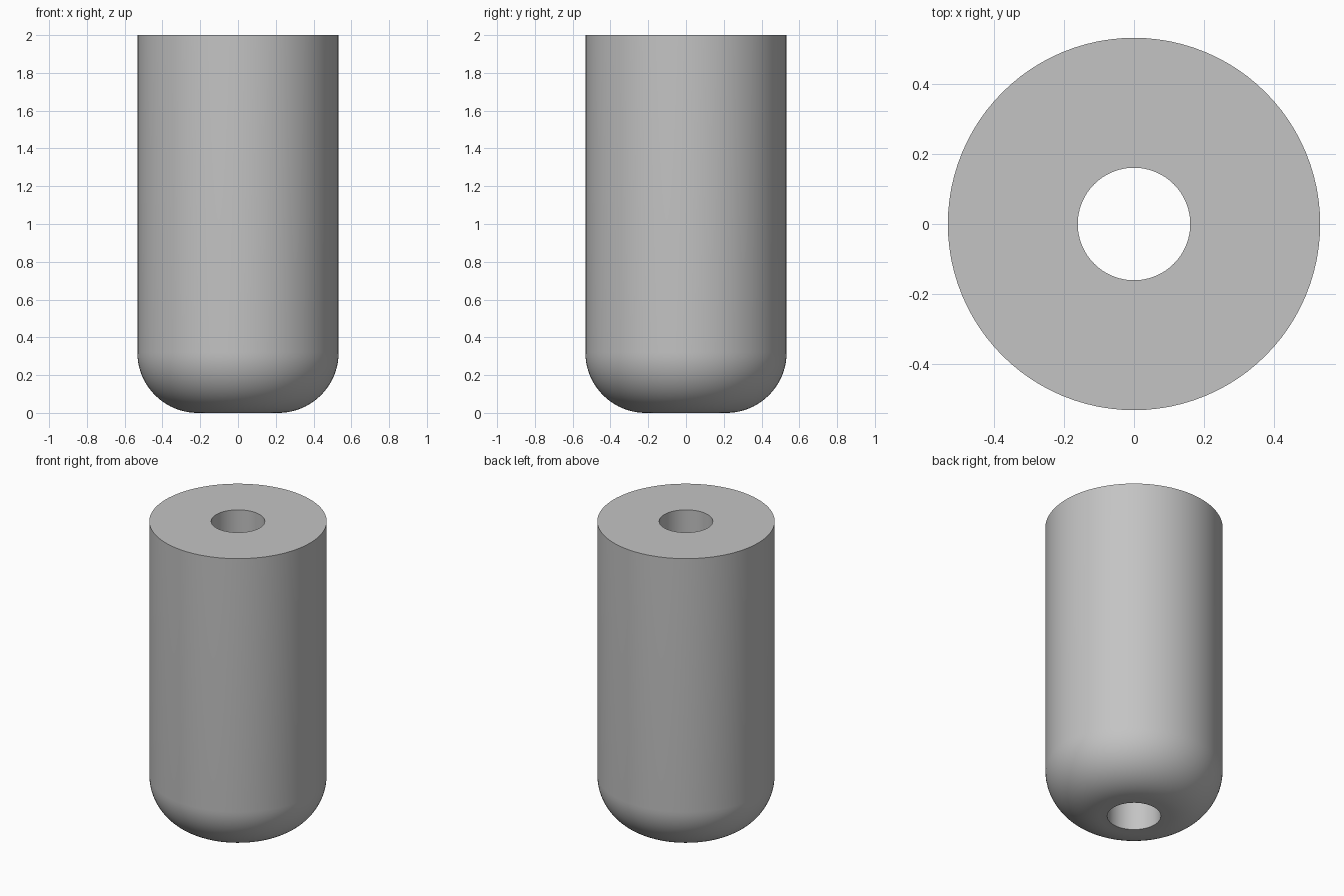
import bpy
import bmesh
from math import sin, cos, pi, radians

cube = bpy.data.objects.get("Cube")
if cube:
    bpy.data.objects.remove(cube, do_unlink=True)

HEIGHT, RADIUS, BORE, FILLET = 2.0, 0.533, 0.161, 0.32
SIDES, FILLET_STEPS = 96, 20

grey = bpy.data.materials.new("plain grey")
grey.use_nodes = True
colour = (0.55, 0.55, 0.55, 1)
grey.diffuse_color = colour
grey.node_tree.nodes["Principled BSDF"].inputs["Base Color"].default_value = colour

# Closed cross-section: bore, flat top, straight wall, rounded bottom edge
profile = [(BORE, 0), (BORE, HEIGHT), (RADIUS, HEIGHT)]
for i in range(FILLET_STEPS + 1):
    a = i / FILLET_STEPS * pi / 2
    profile.append((RADIUS - FILLET + FILLET * cos(a), FILLET - FILLET * sin(a)))

# Revolve the section around the upright axis
bm = bmesh.new()
rings = []
for s in range(SIDES):
    t = 2 * pi * s / SIDES
    rings.append([bm.verts.new((r * cos(t), r * sin(t), z)) for r, z in profile])
for s in range(SIDES):
    here, there = rings[s], rings[(s + 1) % SIDES]
    for i in range(len(profile)):
        j = (i + 1) % len(profile)
        bm.faces.new((here[i], here[j], there[j], there[i]))
bmesh.ops.recalc_face_normals(bm, faces=bm.faces)

mesh = bpy.data.meshes.new("rounded_sleeve")
bm.to_mesh(mesh)
bm.free()
mesh.materials.append(grey)
sleeve = bpy.data.objects.new("rounded_sleeve", mesh)
bpy.context.collection.objects.link(sleeve)

# Smooth curved walls, sharp rims
bpy.ops.object.select_all(action="DESELECT")
sleeve.select_set(True)
bpy.context.view_layer.objects.active = sleeve
bpy.ops.object.shade_smooth_by_angle(angle=radians(30))
